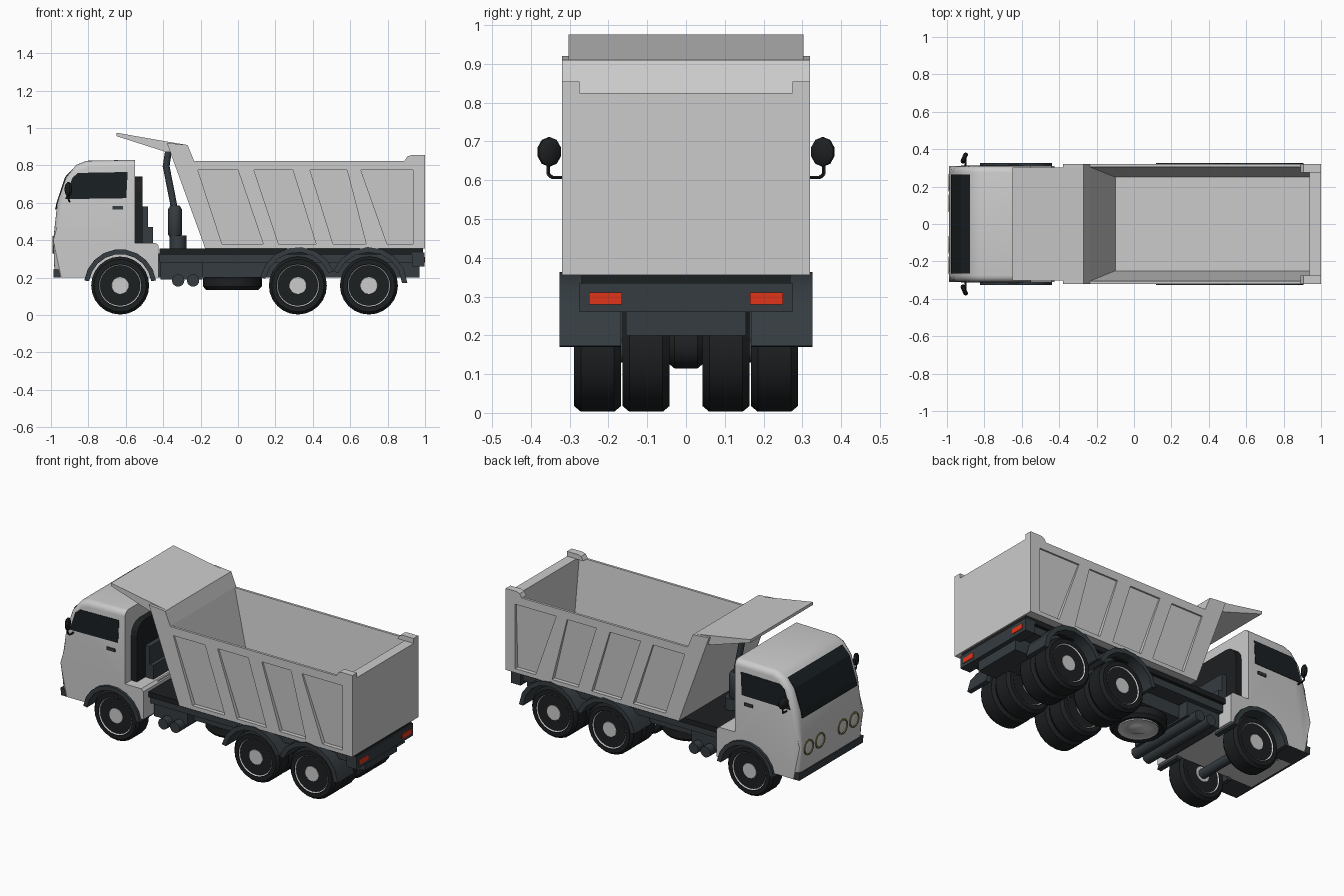
import bpy, bmesh
from math import sin, cos, pi, radians
from mathutils import Vector

if "Cube" in bpy.data.objects:
    bpy.data.objects.remove(bpy.data.objects["Cube"])


def material(name, r, g, b):
    m = bpy.data.materials.new(name)
    m.diffuse_color = (r, g, b, 1)
    m.use_nodes = True
    m.node_tree.nodes["Principled BSDF"].inputs["Base Color"].default_value = m.diffuse_color
    return m


DARK = material("dark_paint", .035, .045, .052)
BLACK = material("rubber", .012, .014, .015)
GLASS = material("glass", .010, .014, .016)
RED = material("red_lens", .75, .035, .01)
RING = material("lamp_ring", .22, .19, .07)


def finish(name, bm, mat=None, smooth=None):
    bmesh.ops.recalc_face_normals(bm, faces=bm.faces)
    me = bpy.data.meshes.new(name)
    bm.to_mesh(me)
    bm.free()
    if smooth:
        me.shade_smooth()
        me.set_sharp_from_angle(angle=radians(smooth))
    if mat:
        me.materials.append(mat)
    ob = bpy.data.objects.new(name, me)
    bpy.context.collection.objects.link(ob)
    return ob


def prism_bm(pts, y0, y1):
    bm = bmesh.new()
    a = [bm.verts.new((x, y0, z)) for x, z in pts]
    b = [bm.verts.new((x, y1, z)) for x, z in pts]
    n = len(pts)
    bm.faces.new(a)
    bm.faces.new(b[::-1])
    for i in range(n):
        bm.faces.new((a[i], b[i], b[(i + 1) % n], a[(i + 1) % n]))
    return bm


def prism(name, pts, y0, y1, mat=None, smooth=None):
    return finish(name, prism_bm(pts, y0, y1), mat, smooth)


def box(name, x0, x1, y0, y1, z0, z1, mat=None):
    return prism(name, [(x0, z0), (x1, z0), (x1, z1), (x0, z1)], y0, y1, mat)


def lathe(name, prof, origin, axis, mat=None, seg=24, smooth=35):
    # prof: (radius, distance along axis)
    bm = bmesh.new()
    q = Vector((0, 0, 1)).rotation_difference(Vector(axis))
    rings = []
    for r, h in prof:
        rings.append([bm.verts.new(Vector(origin) + q @ Vector(
            (r * cos(2 * pi * i / seg), r * sin(2 * pi * i / seg), h))) for i in range(seg)])
    for a, b in zip(rings, rings[1:]):
        for i in range(seg):
            j = (i + 1) % seg
            bm.faces.new((a[i], a[j], b[j], b[i]))
    bm.faces.new(rings[0])
    bm.faces.new(rings[-1])
    return finish(name, bm, mat, smooth)


def rod(name, p, q, r, mat=None, seg=16):
    d = Vector(q) - Vector(p)
    return lathe(name, [(r, 0), (r, d.length)], p, d.normalized(), mat, seg)


def arc(cx, r, a0, a1, n):
    return [(cx + r * cos(radians(a0 + (a1 - a0) * i / n)),
             .158 + r * sin(radians(a0 + (a1 - a0) * i / n))) for i in range(n + 1)]


def arch(name, cx, r0, r1, a0, a1, y0, y1, n=7):
    return prism(name, arc(cx, r1, a0, a1, n) + arc(cx, r0, a1, a0, n), y0, y1, DARK, 30)


def wheel(name, x, y):
    w = .061
    lathe(name + "_tyre", [(.108, -w + .006), (.115, -w), (.14, -w), (.155, -w + .018),
                           (.155, w - .018), (.14, w), (.115, w), (.108, w - .006)],
          (x, y, .158), (0, 1, 0), BLACK)
    half = [(.005, .056), (.045, .056), (.055, .045), (.062, .038), (.095, .044), (.113, .060)]
    lathe(name + "_rim", [(r, -h) for r, h in half] + [(r, h) for r, h in half[::-1]],
          (x, y, .158), (0, 1, 0))


FX, R1, R2 = -.63, .32, .70

# Cab shell with wheel arch, rounded along its side outline
outline = [(-.98, .2), (-.988, .40), (-.966, .60), (-.92, .735), (-.865, .803), (-.81, .825),
           (-.55, .83), (-.55, .385), (-.44, .385), (-.425, .37), (-.425, .2)]
bm = prism_bm(outline + arc(FX, .19, 13, 167, 12), -.31, .31)
edges = [e for e in bm.edges if abs(e.verts[0].co.y - e.verts[1].co.y) < 1e-5
         and all((v.co.x < -.95 or v.co.z > .7) for v in e.verts)]
bmesh.ops.bevel(bm, geom=edges, offset=.035, segments=4, profile=.5, affect='EDGES')
finish("cab", bm, None, 40)
box("cab_floor", -.97, -.43, -.165, .165, .2, .38)
prism("windshield", [(-.978, .565), (-.970, .602), (-.925, .738), (-.866, .800), (-.85, .79), (-.95, .57)],
      -.265, .265, GLASS)
prism("front_bumper", [(-.985, .2), (-.988, .245), (-.80, .245), (-.815, .2)], -.309, .309, DARK)
for s in (1, -1):
    prism("side_window", [(-.925, .62), (-.885, .735), (-.855, .76), (-.59, .765), (-.597, .625)],
          s * .295, s * .313, GLASS)
    box("door_handle", -.672, -.615, s * .30, s * .317, .565, .583, DARK)
    arch("front_fender", FX, .168, .194, 8, 172, s * .16, s * .326, 9)
    # Mirror and its arm
    ob = lathe("mirror", [(.7, -.012), (1, -.004), (1, .006), (.8, .012)], (0, 0, 0), (1, 0, 0), BLACK, 10)
    ob.scale = (1, .032, .038)
    ob.rotation_euler = (0, 0, -s * .4)
    ob.location = (-.908, s * .353, .673)
    path = [(-.90, s * .30, .607), (-.90, s * .345, .607), (-.905, s * .355, .615), (-.908, s * .355, .65)]
    for p, q in zip(path, path[1:]):
        rod("mirror_arm", p, q, .005, BLACK, 6)
    # Twin round headlights
    for y in (.11, .22):
        o = (-.975, s * y, .375)
        lathe("headlight_ring", [(.047, 0), (.047, .016), (.038, .018), (.036, .01)], o, (-1, 0, 0), RING)
        lathe("headlight_lens", [(.037, 0), (.037, .013), (.02, .017), (.004, .018)], o, (-1, 0, 0))

# Equipment behind the cab
bm = prism_bm([(-.55, .38), (-.51, .38), (-.51, .74), (-.55, .74)], -.25, .25)
top = [e for e in bm.edges if abs(e.verts[0].co.x - e.verts[1].co.x) > .03 and e.verts[0].co.z > .7]
bmesh.ops.bevel(bm, geom=top, offset=.08, segments=4, profile=.5, affect='EDGES')
finish("rear_cab_panel", bm, BLACK)
box("engine_box", -.515, -.48, -.17, .17, .37, .58, DARK)
box("engine_step", -.485, -.455, -.17, .17, .37, .47, DARK)

# Tipping cylinder
rod("cylinder_base", (-.32, 0, .34), (-.32, 0, .425), .045, DARK)
lathe("cylinder_barrel", [(.03, 0), (.037, .01), (.037, .145), (.025, .165)], (-.337, 0, .42), (0, 0, 1), DARK)
rod("piston_lower", (-.34, 0, .57), (-.385, 0, .80), .018, DARK)
rod("piston_upper", (-.385, 0, .79), (-.37, 0, .89), .018, DARK)

# Dump bed: solid outline, hollowed out, with slanted side recesses
bed = prism("dump_bed", [(-.175, .355), (1, .355), (1, .825), (-.235, .825), (-.27, .91), (-.38, .92)],
            -.32, .32)


def hexa(name, loop_a, loop_b):
    bm = bmesh.new()
    a = [bm.verts.new(p) for p in loop_a]
    b = [bm.verts.new(p) for p in loop_b]
    bm.faces.new(a)
    bm.faces.new(b[::-1])
    for i in range(4):
        j = (i + 1) % 4
        bm.faces.new((a[i], b[i], b[j], a[j]))
    return finish(name, bm)


cutters = [hexa("bed_cutter",
                [(-.1, -.25, .4), (.938, -.25, .4), (.938, .25, .4), (-.1, .25, .4)],
                [(-.275, -.321, .95), (.938, -.321, .95), (.938, .321, .95), (-.275, .321, .95)])]
panels = [(-.215, 0, .135, -.085), (.085, .293, .417, .217), (.385, .583, .685, .508), (.657, .935, .935, .797)]
for s in (1, -1):
    for tl, tr, br, bl in panels:
        xz = [(tl, .775), (tr, .775), (br, .38), (bl, .38)]
        cutters.append(hexa("panel_cutter", [(x, s * .34, z) for x, z in xz],
                            [(x, s * (.31 if z > .5 else .295), z) for x, z in xz]))
bpy.context.view_layer.objects.active = bed
for c in cutters:
    m = bed.modifiers.new("cut", 'BOOLEAN')
    m.operation, m.solver, m.object = 'DIFFERENCE', 'EXACT', c
    bpy.ops.object.modifier_apply(modifier=m.name)
    bpy.data.objects.remove(c)
prism("cab_guard", [(-.65, .975), (-.65, .957), (-.385, .872), (-.30, .87), (-.275, .91), (-.37, .926)],
      -.303, .303)
for s in (1, -1):
    prism("tailgate_post", [(.89, .824), (.905, .848), (.925, .855), (1, .855), (1, .824)], s * .275, s * .32)

# Chassis
box("subframe", -.42, .99, -.27, .27, .325, .356, BLACK)
box("frame_rails", -.43, .97, -.155, .155, .20, .33, DARK)
box("side_beam", -.42, .97, -.25, .25, .28, .33, DARK)
box("rear_bar", .93, .997, -.275, .275, .26, .335, DARK)
box("battery_box", -.415, -.19, -.22, .22, .19, .30, DARK)
for x in (-.32, -.24):
    rod("air_tank", (x, -.27, .185), (x, .27, .185), .033, DARK)
for s in (1, -1):
    box("tail_light", .99, 1.001, s * .165, s * .25, .28, .31, RED)

# Spare wheel slung flat below the frame
lathe("spare_tyre", [(.11, .01), (.14, 0), (.157, .018), (.157, .062), (.14, .08), (.05, .08)],
      (-.03, 0, .135), (0, 0, 1), BLACK)
lathe("spare_rim", [(.045, -.002), (.055, .004), (.09, .006), (.112, .0), (.112, .02)],
      (-.03, 0, .137), (0, 0, 1))

# Wheels, axles and rear fenders
for i, x in enumerate((FX, R1, R2)):
    rod("axle", (x, -.23, .158), (x, .23, .158), .028, DARK)
    if i:
        lathe("differential", [(.03, -.06), (.055, -.03), (.055, .03), (.03, .06)], (x, 0, .17), (0, 1, 0), BLACK)
    for s in (1, -1):
        wheel("front_wheel" if i == 0 else "rear_outer_wheel", x, s * .228)
        if i:
            wheel("rear_inner_wheel", x, s * .103)
for s in (1, -1):
    arch("rear_fender_a", R1, .178, .206, 22, 168, s * .168, s * .326)
    arch("rear_fender_b", R2, .178, .206, 4, 158, s * .168, s * .326)
